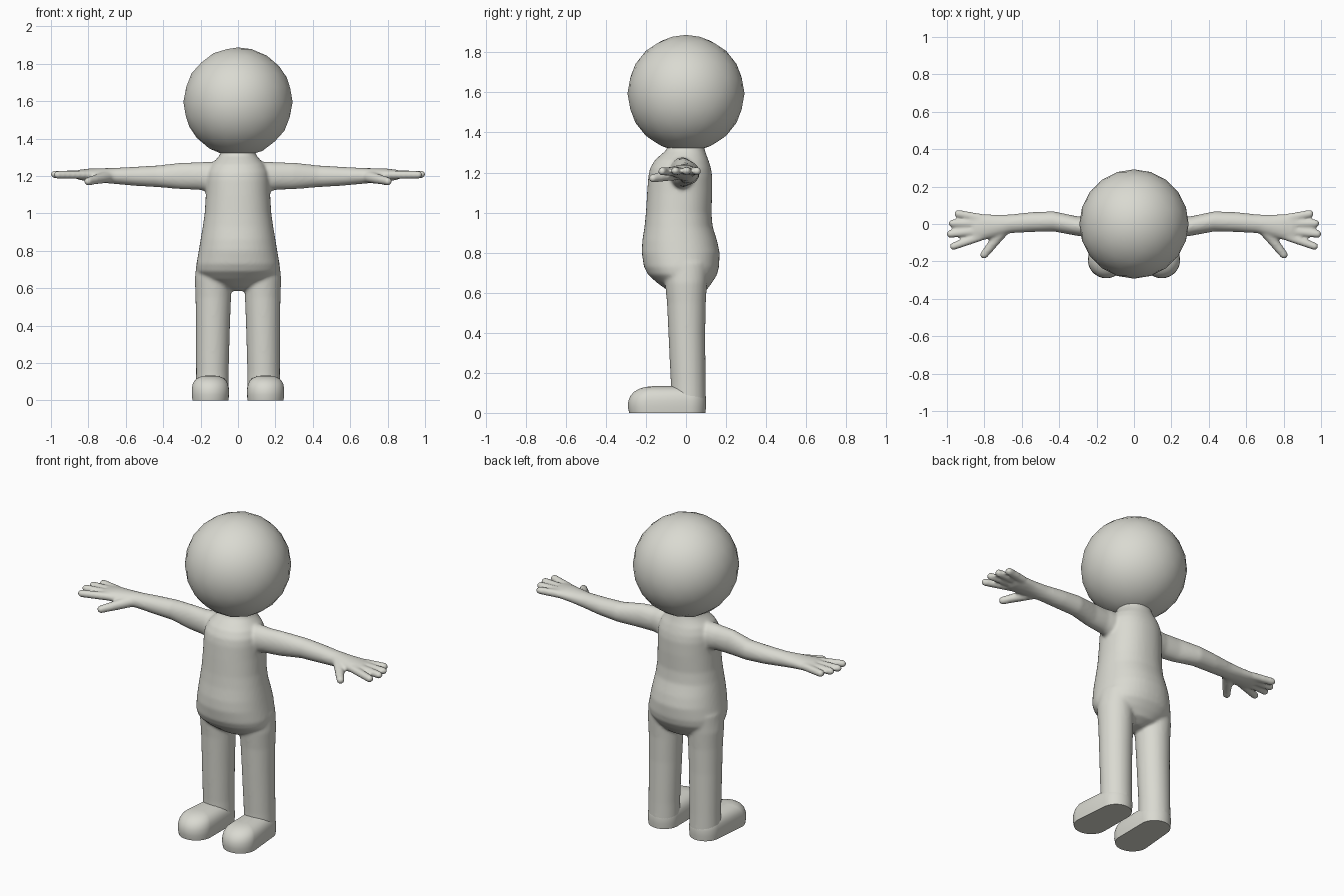
import bpy, bmesh, math
from mathutils import Vector

if "Cube" in bpy.data.objects:
    bpy.data.objects.remove(bpy.data.objects["Cube"])

clay = bpy.data.materials.new("warm grey clay")
clay.diffuse_color = (0.70, 0.70, 0.64, 1)
clay.use_nodes = True
clay.node_tree.nodes["Principled BSDF"].inputs["Base Color"].default_value = clay.diffuse_color


def finish(bm, name):
    bmesh.ops.recalc_face_normals(bm, faces=bm.faces)
    me = bpy.data.meshes.new(name)
    bm.to_mesh(me)
    bm.free()
    me.materials.append(clay)
    ob = bpy.data.objects.new(name, me)
    bpy.context.collection.objects.link(ob)
    return ob


def skin(bm, rings):
    """Bridge equal rings of points and cap both ends."""
    loops = [[bm.verts.new(p) for p in r] for r in rings]
    n = len(loops[0])
    for a, b in zip(loops, loops[1:]):
        for i in range(n):
            j = (i + 1) % n
            bm.faces.new((a[i], a[j], b[j], b[i]))
    bm.faces.new(loops[0][::-1])
    bm.faces.new(loops[-1])


def loft(bm, stations, d, s=1, n=32, power=1.0):
    """Stations are (x, y, z, side radius, up radius); s mirrors x."""
    d = Vector(d).normalized()
    up = Vector((0, 1, 0)) if abs(d.z) > 0.9 else Vector((0, 0, 1))
    side = d.cross(up).normalized()
    up = side.cross(d)
    rings = []
    for x, y, z, a, b in stations:
        ring = []
        for i in range(n):
            t = math.tau * i / n
            c, q = math.cos(t), math.sin(t)
            c = math.copysign(abs(c) ** power, c)
            q = math.copysign(abs(q) ** power, q)
            p = Vector((x, y, z)) + side * (a * c) + up * (b * q)
            ring.append((s * p.x, p.y, p.z))
        rings.append(ring)
    skin(bm, rings)


def digit(bm, root, tip, r0, r1, s):
    """Tapered finger with a rounded tip."""
    root, tip = Vector(root), Vector(tip)
    d = (tip - root).normalized()
    end = tip - d * r1
    st = [(*root, r0, r0)]
    for k in range(6):
        t = math.radians(80) * k / 5
        st.append((*(end + d * r1 * math.sin(t)), r1 * math.cos(t), r1 * math.cos(t)))
    loft(bm, st, d, s, 16)


# Body: torso, legs, arms and hands fused into one skin
bm = bmesh.new()
torso = [  # z, half width, front y, back y
    (0.585, 0.04, -0.04, 0.05), (0.61, 0.12, -0.09, 0.10), (0.65, 0.19, -0.145, 0.13),
    (0.69, 0.22, -0.19, 0.155), (0.73, 0.222, -0.21, 0.165), (0.80, 0.21, -0.221, 0.168),
    (0.86, 0.20, -0.218, 0.155), (0.93, 0.188, -0.207, 0.133), (1.0, 0.178, -0.20, 0.127),
    (1.1, 0.172, -0.194, 0.131), (1.18, 0.17, -0.188, 0.131), (1.22, 0.165, -0.18, 0.125),
    (1.26, 0.145, -0.157, 0.113), (1.285, 0.12, -0.13, 0.103), (1.31, 0.098, -0.10, 0.095),
    (1.34, 0.09, -0.09, 0.088)]
loft(bm, [(0, (f + b) / 2, z, w, (b - f) / 2) for z, w, f, b in torso], (0, 0, 1), n=48, power=0.92)

leg = [(0.137, 0.012, 0.04, 0.088, 0.088), (0.137, 0.011, 0.15, 0.087, 0.087),
       (0.134, 0.004, 0.4, 0.091, 0.092), (0.132, 0.002, 0.55, 0.095, 0.097),
       (0.133, 0.0, 0.65, 0.098, 0.105), (0.132, 0.0, 0.75, 0.088, 0.11)]
arm = [(0.06, -0.02, 1.195, 0.06, 0.08), (0.17, -0.02, 1.197, 0.062, 0.079),
       (0.21, -0.02, 1.199, 0.056, 0.073), (0.30, -0.012, 1.2, 0.052, 0.071),
       (0.43, 0.014, 1.198, 0.054, 0.058), (0.55, 0.01, 1.198, 0.053, 0.051),
       (0.66, 0.001, 1.2, 0.050, 0.043), (0.74, -0.010, 1.203, 0.060, 0.038),
       (0.80, -0.016, 1.205, 0.070, 0.034), (0.85, -0.022, 1.206, 0.077, 0.027),
       (0.875, -0.024, 1.206, 0.07, 0.016)]
fingers = [((0.82, 0.032, 1.207), (0.962, 0.059, 1.207)),
           ((0.82, 0.000, 1.208), (0.992, 0.004, 1.208)),
           ((0.82, -0.035, 1.208), (1.002, -0.056, 1.208)),
           ((0.82, -0.068, 1.206), (0.985, -0.126, 1.206))]
for s in (1, -1):
    loft(bm, leg, (0, 0, 1), s)
    loft(bm, arm, (1, 0, 0), s)
    for root, tip in fingers:
        digit(bm, root, tip, 0.023, 0.021, s)
    digit(bm, (0.70, -0.035, 1.195), (0.815, -0.182, 1.168), 0.032, 0.022, s)
body = finish(bm, "body")
rm = body.modifiers.new("fuse", 'REMESH')
rm.mode = 'VOXEL'
rm.voxel_size = 0.009
rm.use_smooth_shade = True
sm = body.modifiers.new("soften", 'SMOOTH')
sm.factor = 0.5
sm.iterations = 6

# Head
bm = bmesh.new()
bmesh.ops.create_icosphere(bm, subdivisions=3, radius=0.292)
head = finish(bm, "head")
head.location = (0, 0, 1.595)
for p in head.data.polygons:
    p.use_smooth = True

# Feet: rounded shoe shapes with flat soles
layers = [(0.0, 0.096, -0.284), (0.03, 0.099, -0.29), (0.06, 0.099, -0.288),
          (0.085, 0.095, -0.278), (0.105, 0.085, -0.26), (0.12, 0.068, -0.235),
          (0.129, 0.045, -0.205), (0.133, 0.02, -0.17)]
for s, label in ((1, "left_foot"), (-1, "right_foot")):
    bm = bmesh.new()
    rings = []
    for z, w, front in layers:
        ring = []
        for i in range(40):
            t = math.tau * (i + 0.5) / 40
            c, q = math.cos(t), math.sin(t)
            if q < 0:   # toe half
                x, y = 0.148 + w * c, front + w + w * q
            else:       # heel half
                r = w * 0.91
                x, y = 0.138 + r * c, 0.1 - 0.09 + r * q
            ring.append((s * x, y, z))
        rings.append(ring)
    skin(bm, rings)
    foot = finish(bm, label)
    bpy.ops.object.select_all(action='DESELECT')
    foot.select_set(True)
    bpy.context.view_layer.objects.active = foot
    bpy.ops.object.shade_smooth_by_angle(angle=math.radians(50))
